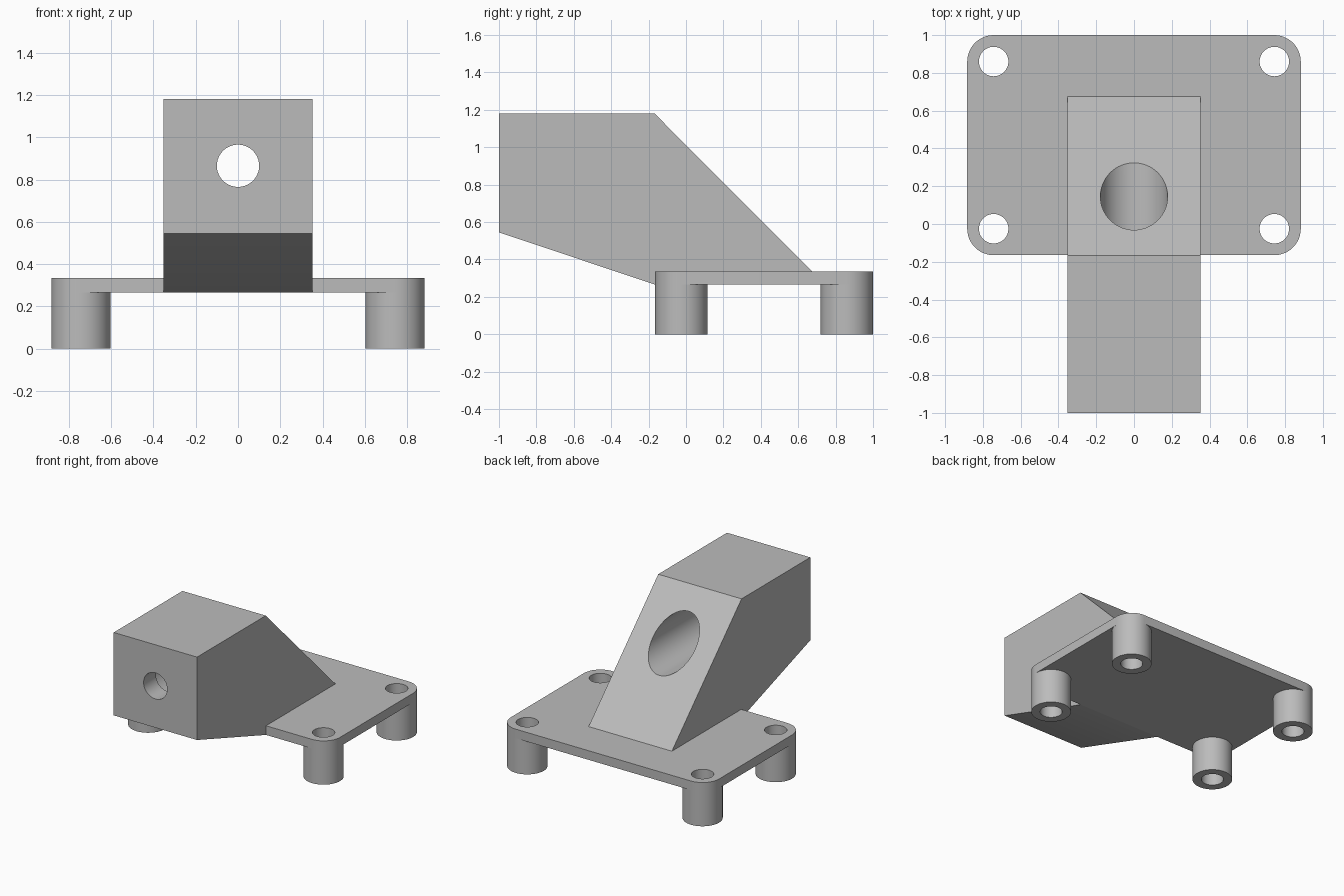
import bpy, bmesh, math
from mathutils import Vector

old = bpy.data.objects.get("Cube")
if old:
    bpy.data.objects.remove(old, do_unlink=True)

# Single grey material
grey = bpy.data.materials.new("plain grey")
grey.use_nodes = True
color = (0.5, 0.5, 0.5, 1)
grey.diffuse_color = color
grey.node_tree.nodes["Principled BSDF"].inputs["Base Color"].default_value = color


def extrude(name, outline, offset):
    """Solid made by sweeping a closed outline along an offset."""
    bm = bmesh.new()
    face = bm.faces.new([bm.verts.new(p) for p in outline])
    swept = bmesh.ops.extrude_face_region(bm, geom=[face])["geom"]
    verts = [g for g in swept if isinstance(g, bmesh.types.BMVert)]
    bmesh.ops.translate(bm, verts=verts, vec=Vector(offset))
    bmesh.ops.recalc_face_normals(bm, faces=bm.faces)
    mesh = bpy.data.meshes.new(name)
    bm.to_mesh(mesh)
    bm.free()
    mesh.materials.append(grey)
    ob = bpy.data.objects.new(name, mesh)
    bpy.context.collection.objects.link(ob)
    return ob


def arc(cx, cy, r, z, start=0, steps=48, closed=True):
    count = steps if closed else steps + 1
    sweep = math.tau if closed else math.pi / 2
    return [(cx + r * math.cos(start + sweep * i / steps),
             cy + r * math.sin(start + sweep * i / steps), z) for i in range(count)]


def rod(name, cx, cy, r, z0, z1):
    return extrude(name, arc(cx, cy, r, z0), (0, 0, z1 - z0))


def bore(name, r, y0, y1):
    outline = [(x, y0, z) for x, z, _ in arc(0, BORE_Z, r, 0, steps=64)]
    return extrude(name, outline, (0, y1 - y0, 0))


def select(ob):
    bpy.ops.object.select_all(action="DESELECT")
    ob.select_set(True)
    bpy.context.view_layer.objects.active = ob


def cut(ob, cutter):
    cutter.hide_render = True
    select(ob)
    mod = ob.modifiers.new("cut", "BOOLEAN")
    mod.operation = "DIFFERENCE"
    mod.solver = "EXACT"
    mod.object = cutter
    bpy.ops.object.modifier_apply(modifier=mod.name)
    bpy.data.objects.remove(cutter, do_unlink=True)


def smooth(ob):
    select(ob)
    bpy.ops.object.shade_smooth_by_angle(angle=math.radians(30))


PLATE_Z, TOP_Z, BORE_Z = 0.265, 0.335, 0.865
POST_R, HOLE_R = 0.14, 0.078
LEFT, FRONT, BACK = 0.743, -0.025, 0.86
corners = [(LEFT, BACK), (-LEFT, BACK), (-LEFT, FRONT), (LEFT, FRONT)]

# Base plate with rounded corners and four screw holes
outline = []
for i, (x, y) in enumerate(corners):
    outline += arc(x, y, POST_R, PLATE_Z, i * math.pi / 2, 12, False)
plate = extrude("base_plate", outline, (0, 0, TOP_Z - PLATE_Z))
for x, y in corners:
    cut(plate, rod("hole_cutter", x, y, HOLE_R, 0.1, 0.5))
smooth(plate)

# Hollow standoffs beneath the corners
names = ["back_left", "back_right", "front_right", "front_left"]
for name, (x, y) in zip(names, corners):
    post = rod(name + "_standoff", x, y, POST_R, 0, PLATE_Z)
    cut(post, rod("hole_cutter", x, y, HOLE_R, -0.1, 0.5))
    smooth(post)

# Overhanging block with sloped back and underside
W = 0.353
side = [(-1, 0.545), (-1, 1.18), (-0.168, 1.18), (0.675, TOP_Z), (-0.165, PLATE_Z)]
block = extrude("sloped_block", [(-W, y, z) for y, z in side], (2 * W, 0, 0))

# Wide bore from the back, narrower hole through the front wall
cut(block, bore("wide_cutter", 0.178, -0.85, 0.8))
cut(block, bore("narrow_cutter", 0.1, -1.2, -0.7))
smooth(block)
